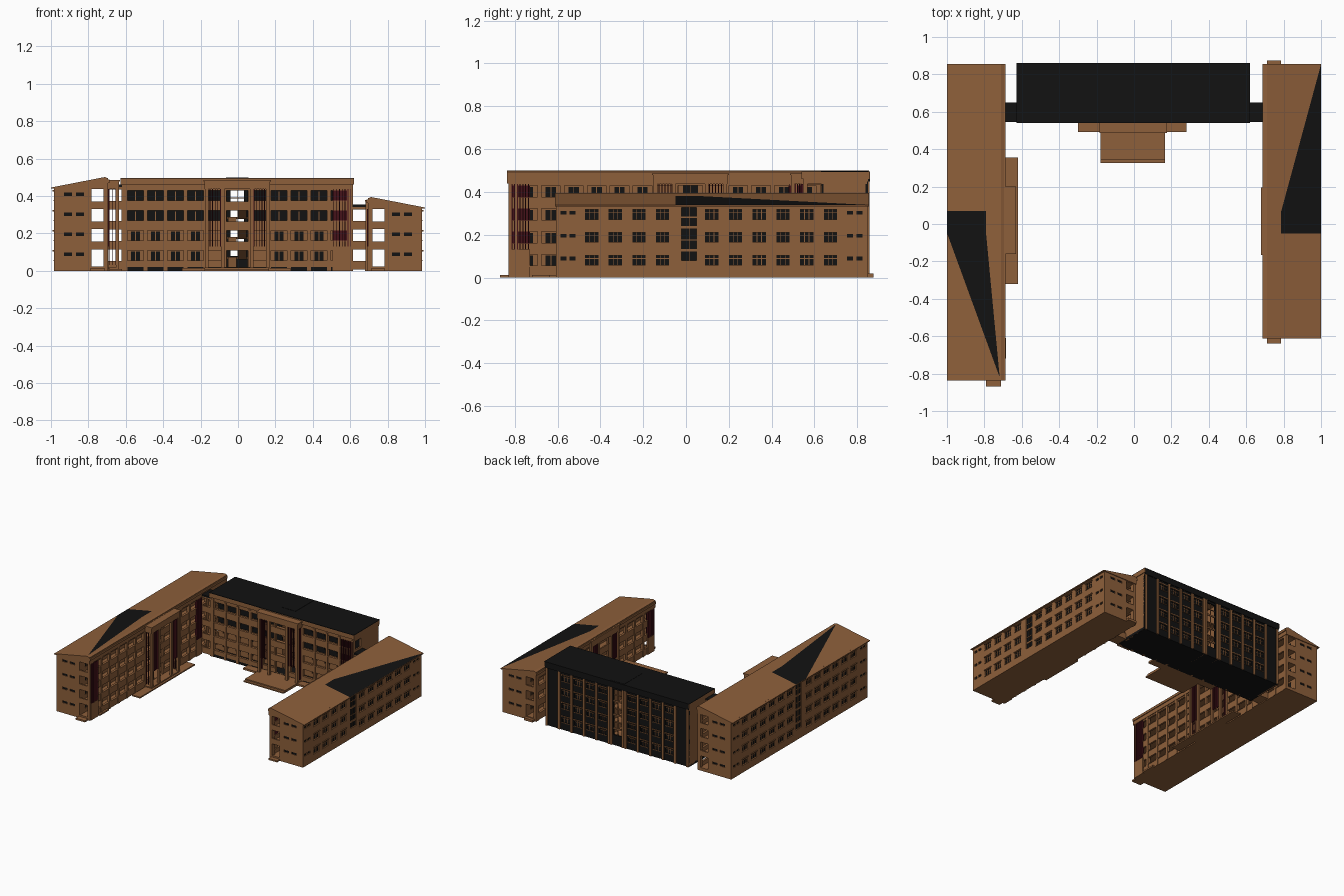
import bpy, bmesh

if "Cube" in bpy.data.objects:
    bpy.data.objects.remove(bpy.data.objects["Cube"])

def mat(name, c):
    m = bpy.data.materials.new(name)
    m.diffuse_color = (*c, 1)
    m.use_nodes = True
    m.node_tree.nodes["Principled BSDF"].inputs["Base Color"].default_value = m.diffuse_color
    return m

BROWN = mat("brown_wall", (0.27, 0.115, 0.043))
DARK = mat("dark", (0.006, 0.006, 0.006))
RED = mat("deep_red", (0.06, 0.006, 0.010))
STOREY, BASE = 0.107, 0.02


class Part:
    """Collects boxes and prisms into one object; f maps (along, depth, z) to world."""
    def __init__(self, name, f, m=BROWN):
        self.bm, self.name, self.f, self.m = bmesh.new(), name, f, m

    def box(self, u0, u1, v0, v1, z0, z1):
        self.prism([(v0, z0), (v1, z0), (v1, z1), (v0, z1)], u0, u1)

    def prism(self, prof, u0, u1):
        a, b = [[self.bm.verts.new(self.f(u, v, z)) for v, z in prof] for u in (u0, u1)]
        n = len(prof)
        self.bm.faces.new(a)
        self.bm.faces.new(b[::-1])
        for i in range(n):
            j = (i + 1) % n
            self.bm.faces.new((a[i], b[i], b[j], a[j]))

    def wall(self, u0, u1, v0, v1, z0, z1, cols, rows):
        """Wall with a grid of openings: cols are u ranges, rows are z ranges."""
        at = u0
        for a, b in sorted(cols):
            if a > at:
                self.box(at, a, v0, v1, z0, z1)
            z = z0
            for lo, hi in rows:
                self.box(a, b, v0, v1, z, lo)
                z = hi
            self.box(a, b, v0, v1, z, z1)
            at = b
        self.box(at, u1, v0, v1, z0, z1)

    def done(self):
        bmesh.ops.recalc_face_normals(self.bm, faces=self.bm.faces)
        me = bpy.data.meshes.new(self.name)
        self.bm.to_mesh(me)
        self.bm.free()
        me.materials.append(self.m)
        bpy.context.collection.objects.link(bpy.data.objects.new(self.name, me))


def building(name, f, u0, u1, depth, floors, su, left, right, panels, pd, central=False):
    g = lambda a, b, z: f(b, a, z)                 # swapped axes for end walls
    zs = [BASE + i * STOREY for i in range(floors)]
    H = BASE + floors * STOREY
    cor = 0.083                                    # corridor depth
    P = lambda n, m=BROWN, fn=f: Part(name + "_" + n, fn, m)

    # floor slabs and base, with an opening left for the stairwell
    s = P("floor_slabs")
    for z in zs[1:] + [H]:
        s.box(u0, u1, 0.004, cor, z - 0.012, z)
        s.box(u0, su - 0.056, cor, depth - 0.005, z - 0.012, z)
        s.box(su + 0.056, u1, cor, depth - 0.005, z - 0.012, z)
    s.done()
    b = P("base", DARK if central else BROWN)
    b.box(u0, u1, 0, depth, 0, BASE)
    b.done()

    # courtyard gallery: columns, parapets, lintels
    edges = [su - 0.17 - i * 0.107 for i in range(left + 1)] + [su + 0.17 + i * 0.107 for i in range(right + 1)]
    c = P("gallery_columns")
    for e in edges + [u0 + 0.01, u1 - 0.01]:
        c.box(e - 0.01, e + 0.01, -0.004, 0.018, 0, H)
    for k in (-0.065, 0.065):
        c.box(su + k - 0.008, su + k + 0.008, 0, 0.016, 0, H)
    c.done()
    p = P("gallery_parapets")
    for i, z in enumerate(zs):
        for a, e in ((u0, su - 0.06), (su + 0.06, u1)):
            p.box(a, e, 0, 0.01, z - 0.012, z + 0.033)
            p.box(a, e, -0.004, 0.014, z + 0.030, z + 0.035)
        p.box(su - 0.06, su + 0.06, 0, 0.01, z - 0.012, z + (0.03 if i else 0))
        p.box(u0, u1, 0, 0.014, z + 0.088, z + STOREY)
        for e in (u0, u1 - 0.01):                  # gallery ends
            p.box(e, e + 0.01, 0, cor, z - 0.012, z + (0.03 if i else 0.004))
    p.done()

    # room wall behind the gallery, a window per bay, open at the stairs
    bays = [su - 0.2235 - i * 0.107 for i in range(left)] + [su + 0.2235 + i * 0.107 for i in range(right)]
    cols = [(x - 0.024, x + 0.024) for x in bays]
    for i, z in enumerate(zs):
        w = P(f"room_wall_{i}", DARK if central and i > 1 else BROWN)
        for a, e in ((u0, su - 0.056), (su + 0.056, u1)):
            w.wall(a, e, cor, cor + 0.01, z, z + STOREY,
                   [q for q in cols if a < q[0] and q[1] < e], [(z + 0.03, z + 0.082)])
        w.done()
    gl, fr = P("glass", DARK), P("window_frames")
    for a, e in cols:
        for z in zs:
            gl.box(a, e, cor + 0.004, cor + 0.006, z + 0.03, z + 0.082)
            fr.box((a + e) / 2 - 0.002, (a + e) / 2 + 0.002, cor, cor + 0.004, z + 0.03, z + 0.082)

    # rear wall with windows, hoods, sills and mullions
    n1, n2 = left, right
    mid = [su - 0.125 - i * 0.11 for i in range(n1)] + [su + 0.105 + i * 0.111 for i in range(n2)]
    if central:
        mid = [x for x in [su + k * (0.125 + i * 0.107) for k in (-1, 1) for i in range(5)]]
    cols = [(x - 0.031, x + 0.031) for x in mid]
    rows = [(z + 0.038, z + 0.083) for z in zs]
    small = [] if central else [(x - 0.014, x + 0.014) for x in (u0 + 0.035, u0 + 0.076, u1 - 0.083, u1 - 0.04)]
    r = P("rear_wall", DARK if central else BROWN)
    v0, v1 = depth - 0.012, depth
    a0, a1 = u0 + 0.1, u1 - 0.1
    r.wall(a0, su - 0.07, v0, v1, 0, H, [q for q in cols if a0 < q[0] and q[1] < su - 0.07], rows)
    r.wall(su + 0.07, a1, v0, v1, 0, H, [q for q in cols if q[0] > su + 0.07 and q[1] < a1], rows)
    r.wall(su - 0.07, su + 0.07, v0, v1, 0, H, [(su - 0.035, su + 0.035)], [(0.08, H - 0.015)])
    srow = [(z + 0.06, z + 0.077) for z in zs]
    r.wall(u0, a0, v0, v1, 0, H, [q for q in small if q[1] < a0], srow)
    r.wall(a1, u1, v0, v1, 0, H, [q for q in small if q[0] > a1], srow)
    r.done()
    for a, e in [q for q in cols if a0 < q[0] and q[1] < a1]:
        for lo, hi in rows:
            gl.box(a, e, v0 + 0.003, v0 + 0.005, lo, hi)
            for t in (0.33, 0.67):
                m = a + (e - a) * t
                fr.box(m - 0.0015, m + 0.0015, v0 + 0.004, v0 + 0.008, lo, hi)
            fr.box(a, e, v0 + 0.004, v0 + 0.008, hi - 0.016, hi - 0.013)
            fr.box(a - 0.007, e + 0.007, v1, v1 + 0.006, hi, hi + 0.007)
            fr.box(a - 0.004, e + 0.004, v1, v1 + 0.004, lo - 0.004, lo)
    for a, e in small:
        for lo, hi in srow:
            gl.box(a, e, v0 + 0.003, v0 + 0.005, lo, hi)
    fr.box(su - 0.002, su + 0.002, v0, v0 + 0.008, 0.08, H - 0.015)
    for z in zs[1:]:
        fr.box(su - 0.035, su + 0.035, v0, v0 + 0.008, z - 0.006, z + 0.006)
        fr.box(su - 0.035, su + 0.035, v0, v0 + 0.006, z + 0.045, z + 0.05)
    if central:                                    # brown pilasters on the dark rear
        for k in (-1, 1):
            for x in [0.05] + [0.072 + i * 0.107 for i in range(6)]:
                fr.box(su + k * x - 0.009, su + k * x + 0.009, v1, v1 + 0.008, 0, H)
    else:
        gl.box(su - 0.035, su + 0.035, v0 + 0.001, v0 + 0.003, 0.08, H - 0.015)

    # end walls
    e_w, e_g = P("end_walls", fn=g), P("end_glass", DARK, g)
    ec = [] if central else [(cor + 0.04, cor + 0.082), (cor + 0.105, cor + 0.147)]
    for e in (u0, u1 - 0.012):
        e_w.wall(cor, depth, e, e + 0.012, 0, H, ec, srow)
        for a, q in ec:
            for lo, hi in srow:
                e_g.box(a, q, e + 0.005, e + 0.007, lo, hi)
    for x in (gl, fr, e_w, e_g):
        x.done()

    # stairwell: side walls and zigzag flights
    st = P("stairs")
    for k in (-0.062, 0.056):
        st.box(su + k, su + k + 0.006, cor, depth - 0.012, 0, H)
    h = STOREY / 2
    for z in zs[:-1]:
        for k, (za, zb) in ((-0.05, (z, z + h)), (0.005, (z + 2 * h, z + h))):
            st.prism([(cor + 0.01, za), (depth - 0.07, zb), (depth - 0.07, zb - 0.012), (cor + 0.01, za - 0.012)],
                     su + k, su + k + 0.045)
        st.box(su - 0.056, su + 0.056, depth - 0.07, depth - 0.012, z + h - 0.01, z + h)
    st.done()

    # red fins on end panels and around the portal
    fins, back = P("red_fins", RED), P("fin_surrounds")
    for a, e in panels:
        back.box(a, e, -0.008, 0.006, 0, 0.13)
        fins.box(a, e, 0.004, 0.007, 0.13, H - 0.012)
        for i in range(7):
            x = a + (e - a) * (i + 0.5) / 7
            fins.box(x - 0.002, x + 0.002, -0.01, 0.004, 0.13, H - 0.012)
    for k in (-1, 1):
        for i in range(5):
            x = su + k * (0.09 + i * 0.014)
            fins.box(x - 0.002, x + 0.002, -pd + 0.004, -pd + 0.014, 0.13, H - 0.005)
        for i in range(int(pd / 0.016)):
            v = -0.014 - i * 0.016
            fins.box(su + k * 0.165 - 0.004, su + k * 0.165 + 0.004, v - 0.002, v + 0.002, 0.03, H - 0.005)
        # portal columns and canopy
        for x in (0.077, 0.163):
            back.box(su + k * x - 0.009, su + k * x + 0.009, -pd, -pd + 0.018, 0, H)
    back.box(su - 0.175, su + 0.175, -pd, 0, H - 0.012, H + 0.035)
    back.box(su - 0.18, su + 0.18, -pd - 0.004, 0, H + 0.03, H + 0.038)
    fins.done()
    back.done()

    # roof: flat parapet slab on the centre, single slope on the wings
    rf = P("roof")
    if central:
        rf.box(u0, u1, 0, depth, H, H + 0.015)
        rf.box(u0 - 0.005, u1 + 0.005, -0.01, depth + 0.008, H + 0.012, H + 0.046)
        top = P("roof_deck", DARK)
        top.box(u0 - 0.005, u1 + 0.005, -0.01, depth + 0.01, H + 0.044, H + 0.048)
        top.box(su - 0.06, su + 0.06, 0.08, depth, H + 0.048, H + 0.05)
        top.box(u0, u1, depth + 0.0005, depth + 0.009, H, H + 0.044)
        top.done()
    else:
        rf.prism([(-0.006, H - 0.008), (depth + 0.002, H - 0.008), (depth + 0.015, H - 0.009), (depth + 0.015, H - 0.003),
                  (0.012, H + 0.053), (-0.006, H + 0.046)], u0 - 0.006, u1 + 0.006)
        rf.box(u0 - 0.006, u1 + 0.006, -0.012, 0, H + 0.022, H + 0.04)
    rf.done()


# three blocks around the courtyard
LX = lambda u, v, z: (-0.70 - v, u, z)
RX = lambda u, v, z: (0.70 + v, u, z)
CX = lambda u, v, z: (u, 0.55 + v, z)
building("left_wing", LX, -0.83, 0.85, 0.285, 4, 0.02, 6, 6, [(-0.82, -0.73), (0.48, 0.545)], 0.065)
building("right_wing", RX, -0.607, 0.85, 0.285, 3, 0.015, 4, 6, [(-0.60, -0.52)], 0.018)
building("centre", CX, -0.622, 0.615, 0.30, 4, -0.004, 4, 4, [(0.505, 0.61)], 0.06, True)

# dark sloping patches on the wing roofs
def roof_patch(name, f, pts, H):
    bm = bmesh.new()
    zz = lambda v: H + 0.053 - (v - 0.012) * 0.056 / 0.288 + 0.001
    bm.faces.new([bm.verts.new(f(u, v, zz(v))) for u, v in pts])
    me = bpy.data.meshes.new(name)
    bmesh.ops.recalc_face_normals(bm, faces=bm.faces)
    if next(iter(bm.faces)).normal.z < 0:
        bmesh.ops.reverse_faces(bm, faces=bm.faces)
    bm.to_mesh(me)
    bm.free()
    me.materials.append(DARK)
    bpy.context.collection.objects.link(bpy.data.objects.new(name, me))

roof_patch("left_roof_patch", LX, [(0.07, 0.299), (0.07, 0.09), (-0.06, 0.09), (-0.82, 0.018), (-0.05, 0.299)], 0.448)
roof_patch("right_roof_patch", RX, [(0.85, 0.299), (-0.05, 0.299), (-0.05, 0.085), (0.06, 0.085)], 0.341)

# linking galleries between the centre and the wings
for name, x0, x1, floors in (("left_link", -0.70, -0.62, 4), ("right_link", 0.613, 0.70, 3)):
    k = Part(name, lambda u, v, z: (u, v, z))
    for i in range(floors + 1):
        z = BASE + i * STOREY
        k.box(x0, x1, 0.55, 0.645, z - 0.014, z)
        if i < floors:
            for y in (0.55, 0.635):
                k.box(x0, x1, y, y + 0.01, z, z + 0.033)
    k.done()
    k = Part(name + "_roof", lambda u, v, z: (u, v, z), DARK)
    k.box(x0, x1, 0.545, 0.65, z, z + 0.012)
    k.done()

# entrance platforms, ramps and end steps
g = Part("entrance_platforms", lambda u, v, z: (u, v, z))
for b in ((-0.18, 0.165, 0.345, 0.55, 0.018), (-0.18, 0.165, 0.325, 0.345, 0.009), (-0.30, 0.28, 0.492, 0.55, 0.014),
          (-0.70, -0.635, -0.155, 0.195, 0.018), (-0.69, -0.62, -0.32, 0.355, 0.010), (0.68, 0.70, -0.16, 0.19, 0.018),
          (-0.79, -0.71, -0.87, -0.83, 0.012), (0.71, 0.785, -0.64, -0.607, 0.012), (0.71, 0.785, 0.85, 0.875, 0.018),
          (-0.70, -0.685, -0.72, -0.61, 0.012)):
    g.box(*b[:4], 0, b[4])
g.done()
